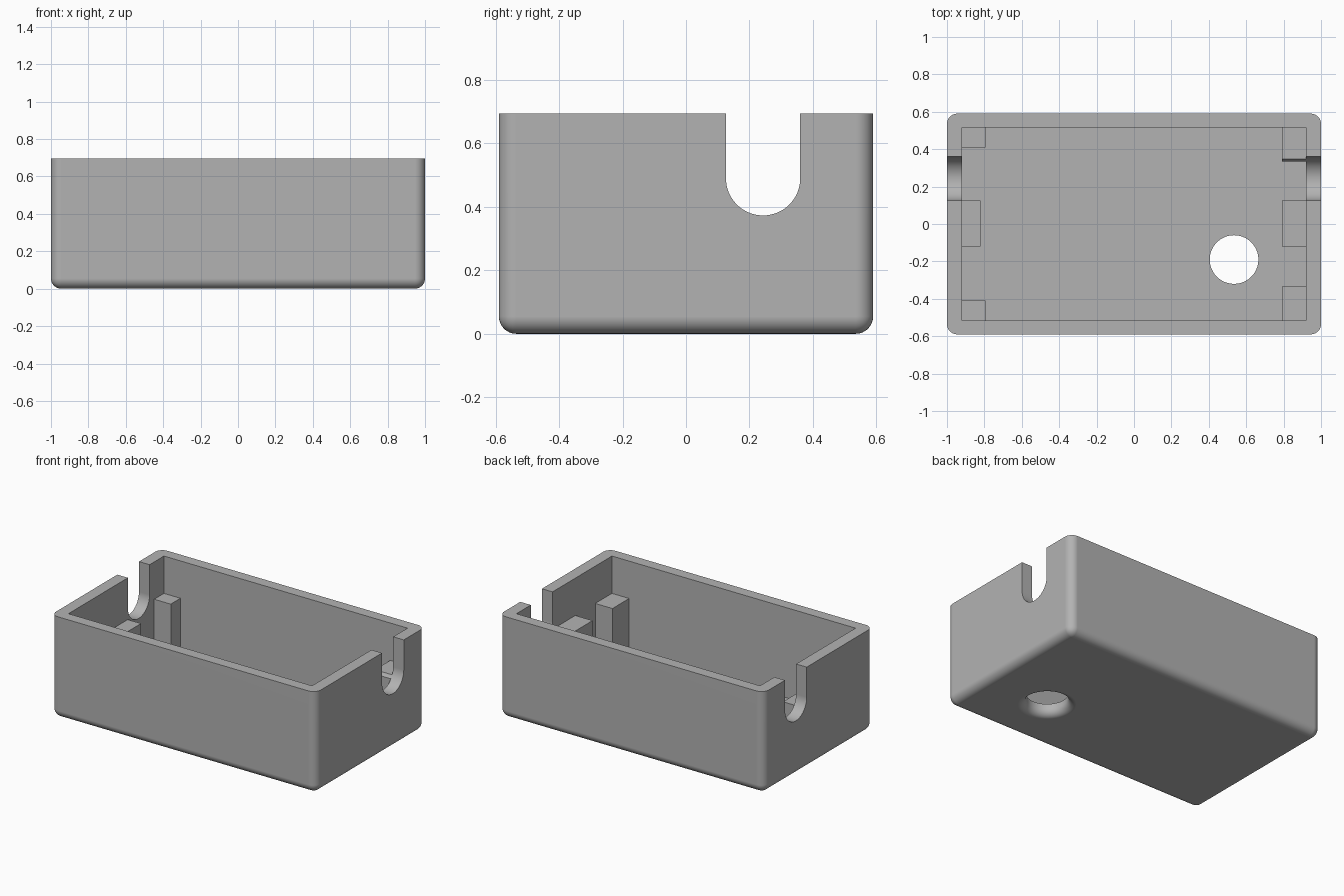
import bpy, bmesh, math
from mathutils import Matrix, Vector

cube = bpy.data.objects.get("Cube")
if cube:
    bpy.data.objects.remove(cube, do_unlink=True)

HALF_X, HALF_Y, HEIGHT = 1.0, 0.59, 0.695
IN_X, IN_Y, FLOOR = 0.92, 0.515, 0.08
ROUND = 0.055

grey = bpy.data.materials.new("plain grey")
grey.use_nodes = True
colour = (0.45, 0.45, 0.45, 1)
grey.diffuse_color = colour
grey.node_tree.nodes["Principled BSDF"].inputs["Base Color"].default_value = colour


def make_object(name, bm, helper=False):
    bmesh.ops.recalc_face_normals(bm, faces=bm.faces)
    mesh = bpy.data.meshes.new(name)
    bm.to_mesh(mesh)
    bm.free()
    mesh.materials.append(grey)
    obj = bpy.data.objects.new(name, mesh)
    bpy.context.collection.objects.link(obj)
    obj.hide_render = helper
    return obj


def box(lo, hi):
    lo, hi = Vector(lo), Vector(hi)
    bm = bmesh.new()
    place = Matrix.Translation((lo + hi) / 2) @ Matrix.Diagonal((*(hi - lo), 1))
    bmesh.ops.create_cube(bm, size=1, matrix=place)
    return bm


def cut(obj, cutter):
    mod = obj.modifiers.new("cut", "BOOLEAN")
    mod.operation, mod.solver, mod.object = "DIFFERENCE", "EXACT", cutter
    bpy.context.view_layer.objects.active = obj
    bpy.ops.object.modifier_apply(modifier=mod.name)


# Outer shell with rounded upright and bottom edges
bm = box((-HALF_X, -HALF_Y, 0), (HALF_X, HALF_Y, HEIGHT))
rounded = [e for e in bm.edges if any(v.co.z < 0.01 for v in e.verts)]
bmesh.ops.bevel(bm, geom=rounded, offset=ROUND, segments=8, profile=0.5, affect="EDGES")
shell = make_object("box_shell", bm)

# Square-cornered cavity
cavity = make_object("cavity_cutter", box((-IN_X, -IN_Y, FLOOR), (IN_X, IN_Y, 1)), True)

# U-shaped cable channel running through both end walls
NOTCH_Y, NOTCH_Z, NOTCH_R = 0.243, 0.49, 0.117
bm = bmesh.new()
arc = [math.pi * (1 + i / 32) for i in range(33)]
outline = [(NOTCH_Y + NOTCH_R * math.cos(a), NOTCH_Z + NOTCH_R * math.sin(a)) for a in arc]
outline += [(NOTCH_Y + NOTCH_R, 1), (NOTCH_Y - NOTCH_R, 1)]
face = bm.faces.new([bm.verts.new((-1.2, y, z)) for y, z in outline])
side = bmesh.ops.extrude_face_region(bm, geom=[face])["geom"]
bmesh.ops.translate(bm, vec=(2.4, 0, 0), verts=[v for v in side if isinstance(v, bmesh.types.BMVert)])
notch = make_object("notch_cutter", bm, True)

# Floor hole with a flared underside
HOLE_R, FLARE = 0.13, 0.05
bm = bmesh.new()
quarter = [math.pi / 2 * i / 8 for i in range(9)]
profile = [(HOLE_R + FLARE, -0.1)]
profile += [(HOLE_R + FLARE - FLARE * math.sin(a), FLARE - FLARE * math.cos(a)) for a in quarter]
profile += [(HOLE_R, 0.2)]
profile = [(0, -0.1)] + profile + [(0, 0.2)]
verts = [bm.verts.new((r, 0, z)) for r, z in profile]
edges = [bm.edges.new(pair) for pair in zip(verts, verts[1:])]
bmesh.ops.spin(bm, geom=verts + edges, axis=(0, 0, 1), cent=(0, 0, 0),
               angle=math.tau, steps=64, use_merge=True)
bmesh.ops.remove_doubles(bm, verts=bm.verts, dist=1e-5)
bmesh.ops.translate(bm, vec=(0.535, -0.19, 0), verts=bm.verts)
hole = make_object("hole_cutter", bm, True)

for cutter in (cavity, notch, hole):
    cut(shell, cutter)

# Support posts standing on the floor: end, width, y range, top
posts = {
    "left_back_post": (1, 0.13, 0.335, IN_Y, 0.44),
    "left_middle_post": (1, 0.13, -0.12, 0.125, 0.44),
    "left_front_post": (1, 0.13, -IN_Y, -0.335, 0.44),
    "right_back_post": (-1, 0.125, 0.41, IN_Y, 0.44),
    "right_middle_post": (-1, 0.1, -0.12, 0.125, 0.41),
    "right_front_post": (-1, 0.125, -IN_Y, -0.41, 0.44),
}
parts = [shell]
for name, (end, width, y0, y1, top) in posts.items():
    x0, x1 = sorted((end * IN_X, end * (IN_X - width)))
    post = make_object(name, box((x0, y0, FLOOR), (x1, y1, top)))
    if name == "left_back_post":
        cut(post, notch)
    parts.append(post)

for helper in (cavity, notch, hole):
    bpy.data.objects.remove(helper, do_unlink=True)

# Smooth the rounded edges and keep the flat faces flat
for obj in parts:
    bpy.ops.object.select_all(action="DESELECT")
    obj.select_set(True)
    bpy.context.view_layer.objects.active = obj
    bpy.ops.object.shade_smooth_by_angle(angle=math.radians(30))
    mod = obj.modifiers.new("even shading", "WEIGHTED_NORMAL")
    mod.keep_sharp = True
